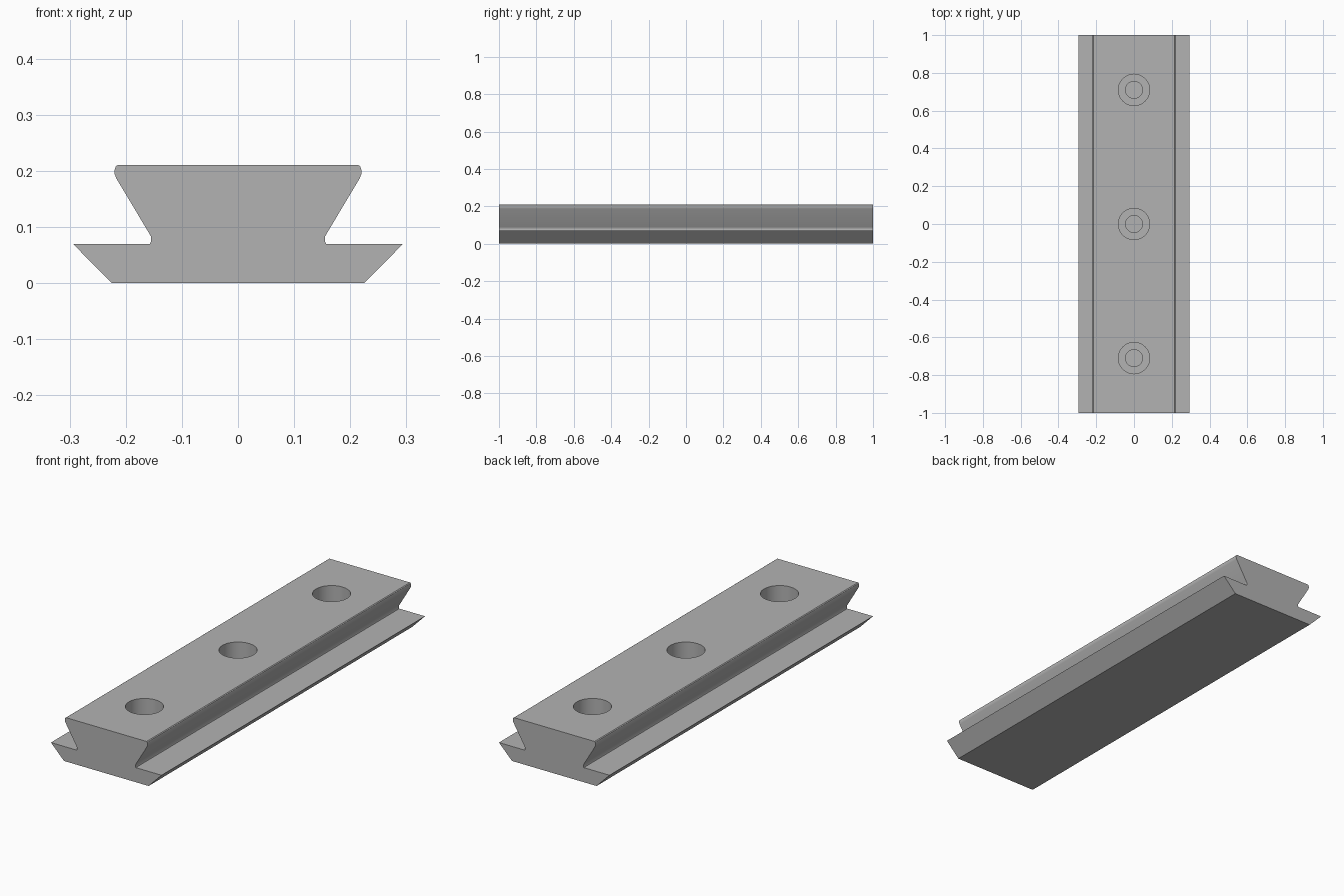
import bpy, bmesh
from math import radians

if "Cube" in bpy.data.objects:
    bpy.data.objects.remove(bpy.data.objects["Cube"])

LENGTH, HEIGHT = 2.0, 0.211
HOLE_SPACING = 0.71
BORE_RADIUS, BORE_FLOOR = 0.083, 0.1
BOLT_RADIUS, BOLT_FLOOR = 0.045, 0.003

steel = bpy.data.materials.new("steel grey")
steel.use_nodes = True
colour = (0.45, 0.45, 0.45, 1)
steel.diffuse_color = colour
steel.node_tree.nodes["Principled BSDF"].inputs["Base Color"].default_value = colour


def make_object(name, bm):
    bmesh.ops.recalc_face_normals(bm, faces=bm.faces)
    mesh = bpy.data.meshes.new(name)
    bm.to_mesh(mesh)
    bm.free()
    mesh.materials.append(steel)
    obj = bpy.data.objects.new(name, mesh)
    bpy.context.collection.objects.link(obj)
    return obj


# Dovetail rail: mirrored half profile extruded along y
half = [(0.225, 0), (0.294, 0.07), (0.157, 0.07), (0.155, 0.075),
        (0.155, 0.083), (0.159, 0.09), (0.217, 0.187), (0.22, 0.195),
        (0.22, 0.202), (0.218, 0.208), (0.214, HEIGHT)]
outline = half + [(-x, z) for x, z in reversed(half)]
bm = bmesh.new()
end = bm.faces.new([bm.verts.new((x, -LENGTH / 2, z)) for x, z in outline])
side = bmesh.ops.extrude_face_region(bm, geom=[end])
moved = [v for v in side["geom"] if isinstance(v, bmesh.types.BMVert)]
bmesh.ops.translate(bm, verts=moved, vec=(0, LENGTH, 0))
rail = make_object("dovetail_rail", bm)


# Counterbored bolt holes: a wide bore, then a narrow one below it
def cut_hole(y, radius, floor, top):
    bm = bmesh.new()
    bmesh.ops.create_cone(bm, cap_ends=True, segments=48, radius1=radius,
                          radius2=radius, depth=top - floor)
    bmesh.ops.translate(bm, verts=bm.verts, vec=(0, y, (top + floor) / 2))
    cutter = make_object("hole_cutter", bm)
    cutter.hide_render = True
    mod = rail.modifiers.new("hole", "BOOLEAN")
    mod.operation, mod.solver, mod.object = "DIFFERENCE", "EXACT", cutter
    bpy.context.view_layer.objects.active = rail
    bpy.ops.object.modifier_apply(modifier=mod.name)
    bpy.data.objects.remove(cutter)


for y in (-HOLE_SPACING, 0, HOLE_SPACING):
    cut_hole(y, BORE_RADIUS, BORE_FLOOR, HEIGHT + 0.1)
    cut_hole(y, BOLT_RADIUS, BOLT_FLOOR, BORE_FLOOR + 0.05)

# Smooth bores and fillets, crisp edges
bpy.ops.object.select_all(action="DESELECT")
rail.select_set(True)
bpy.context.view_layer.objects.active = rail
bpy.ops.object.shade_smooth_by_angle(angle=radians(30))
